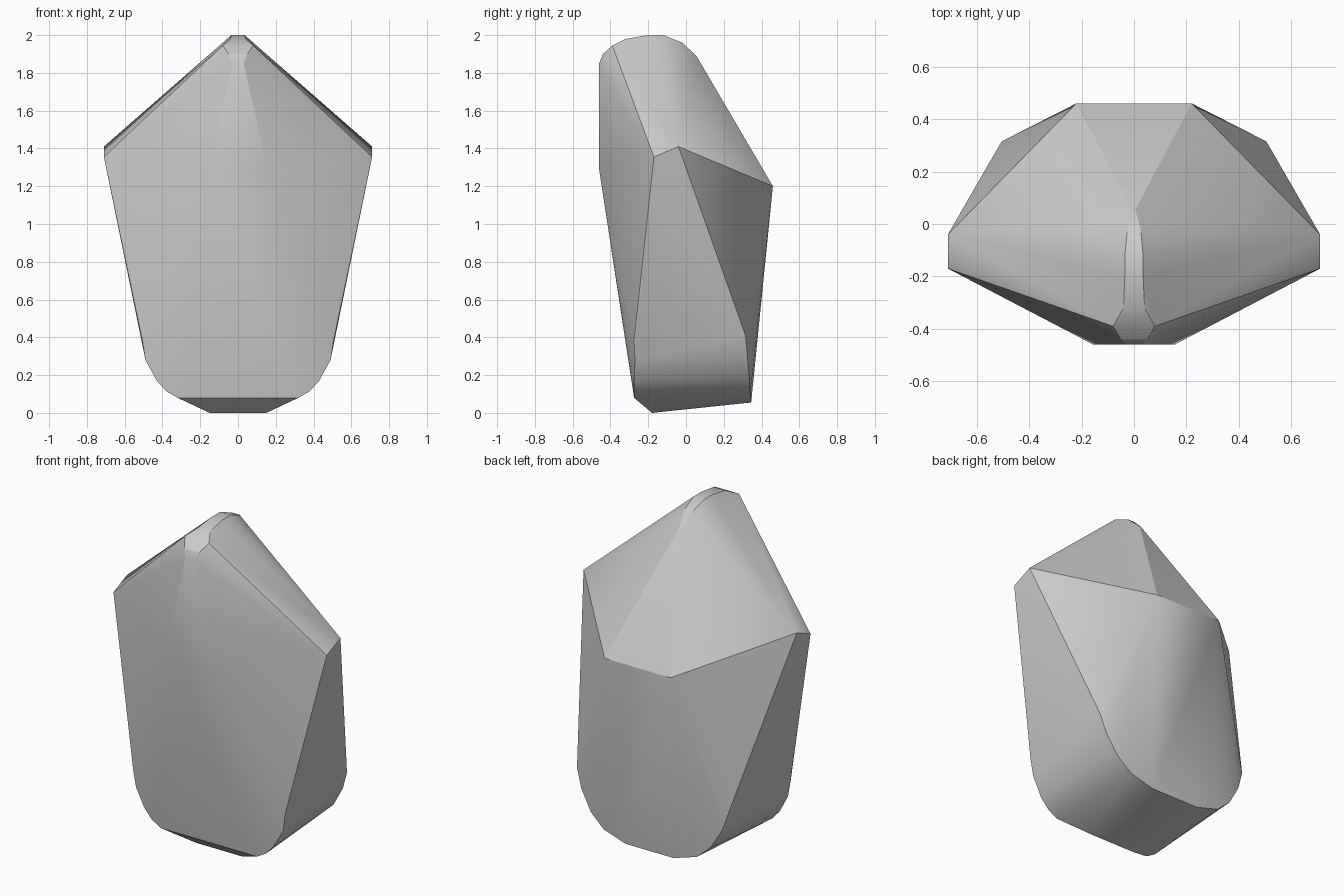
import bpy, bmesh, math

if "Cube" in bpy.data.objects:
    bpy.data.objects.remove(bpy.data.objects["Cube"])

# Half outline of a faceted stone; every point is mirrored across x
crown = [(0.03, -0.46, 1.85), (0.05, -0.44, 1.90), (0.08, -0.39, 1.945),
         (0.04, -0.32, 1.98), (0.035, -0.20, 2.0), (0.035, -0.12, 2.0),
         (0.025, -0.02, 1.96), (0.005, 0.055, 1.89)]
girdle = [(0.155, -0.46, 1.29), (0.71, -0.17, 1.355),
          (0.71, -0.04, 1.41), (0.22, 0.46, 1.20)]
front_foot = [(0.505, -0.275, 0.38), (0.49, -0.27, 0.28), (0.43, -0.275, 0.17),
              (0.38, -0.275, 0.115), (0.32, -0.275, 0.08), (0.15, -0.18, 0.0)]
back_foot = [(0.505, 0.315, 0.41), (0.47, 0.325, 0.30), (0.40, 0.335, 0.18),
             (0.31, 0.34, 0.10), (0.16, 0.345, 0.055)]

# Wrap the points in one closed convex skin
bm = bmesh.new()
for x, y, z in crown + girdle + front_foot + back_foot:
    for s in (-1, 1):
        bm.verts.new((s * x, y, z))
res = bmesh.ops.convex_hull(bm, input=bm.verts[:])
loose = [v for v in bm.verts if not v.link_faces]
bmesh.ops.delete(bm, geom=loose, context='VERTS')
bmesh.ops.dissolve_limit(bm, angle_limit=math.radians(1),
                         verts=bm.verts[:], edges=bm.edges[:])
bmesh.ops.recalc_face_normals(bm, faces=bm.faces[:])

mesh = bpy.data.meshes.new("faceted_stone")
bm.to_mesh(mesh)
bm.free()
stone = bpy.data.objects.new("faceted_stone", mesh)
bpy.context.collection.objects.link(stone)

# Soft rounding on shallow facets, crisp main edges
bpy.context.view_layer.objects.active = stone
stone.select_set(True)
bpy.ops.object.shade_smooth_by_angle(angle=math.radians(25))
